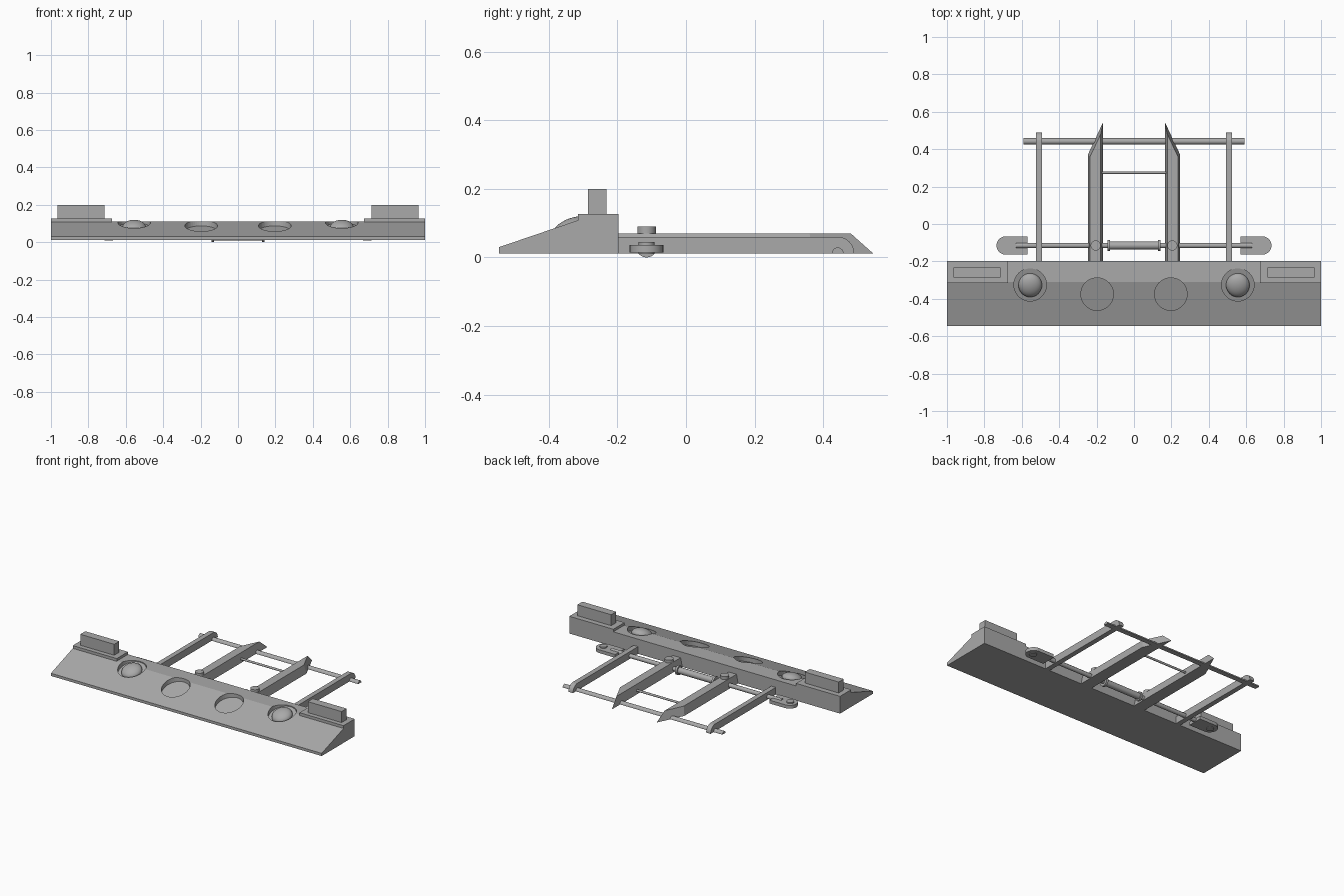
import bpy, bmesh, math
from mathutils import Matrix

if "Cube" in bpy.data.objects:
    bpy.data.objects.remove(bpy.data.objects["Cube"], do_unlink=True)

grey = bpy.data.materials.new("plain_grey")
grey.use_nodes = True
grey.diffuse_color = (0.4, 0.4, 0.4, 1)
grey.node_tree.nodes["Principled BSDF"].inputs["Base Color"].default_value = (0.4, 0.4, 0.4, 1)

BASE = 0.012          # underside of the frame
ROD_Y, ROD_Z = -0.115, 0.03


def finish(name, bm, smooth=False):
    bmesh.ops.recalc_face_normals(bm, faces=bm.faces)
    mesh = bpy.data.meshes.new(name)
    bm.to_mesh(mesh)
    bm.free()
    mesh.materials.append(grey)
    obj = bpy.data.objects.new(name, mesh)
    bpy.context.collection.objects.link(obj)
    if smooth:
        bpy.ops.object.select_all(action='DESELECT')
        obj.select_set(True)
        bpy.context.view_layer.objects.active = obj
        bpy.ops.object.shade_smooth_by_angle(angle=math.radians(35))
    return obj


def loft(name, lower, upper, smooth=False):
    """Solid between two matching loops of points."""
    bm = bmesh.new()
    a = [bm.verts.new(p) for p in lower]
    b = [bm.verts.new(p) for p in upper]
    bm.faces.new(a)
    bm.faces.new(b)
    for i in range(len(a)):
        j = (i + 1) % len(a)
        bm.faces.new((a[i], a[j], b[j], b[i]))
    return finish(name, bm, smooth)


def extrude_x(name, profile, x0, x1, smooth=False):
    return loft(name, [(x0, y, z) for y, z in profile], [(x1, y, z) for y, z in profile], smooth)


def extrude_z(name, outline, z0, z1, smooth=False):
    return loft(name, [(x, y, z0) for x, y in outline], [(x, y, z1) for x, y in outline], smooth)


def box(name, x0, x1, y0, y1, z0, z1):
    return extrude_z(name, [(x0, y0), (x1, y0), (x1, y1), (x0, y1)], z0, z1)


def arc(cx, cy, r, start, end, steps):
    return [(cx + r * math.cos(math.radians(start + (end - start) * i / steps)),
             cy + r * math.sin(math.radians(start + (end - start) * i / steps)))
            for i in range(steps + 1)]


def circle(cx, cy, r, steps=32):
    return arc(cx, cy, r, 0, 360, steps)[:-1]


def rod(name, x0, x1, r, y=ROD_Y, z=ROD_Z):
    return extrude_x(name, circle(y, z, r, 24), x0, x1, True)


# Wedge body
FRONT, CREST, BACK, LIP, TOP = -0.545, -0.31, -0.197, 0.03, 0.11
slope = (TOP - LIP) / (CREST - FRONT)
body = extrude_x("wedge_body", [(FRONT, BASE), (FRONT, LIP), (CREST, TOP), (BACK, TOP), (BACK, BASE)], -1, 1)

# Round recesses whose floors follow the slope
for x, y in ((-0.555, -0.325), (0.555, -0.325), (-0.197, -0.375), (0.197, -0.375)):
    ring = circle(x, y, 0.087, 48)
    cutter = loft("recess_cutter",
                  [(px, py, LIP + (py - FRONT) * slope - 0.03) for px, py in ring],
                  [(px, py, 0.3) for px, py in ring])
    cutter.hide_render = True
    cut = body.modifiers.new("recess", 'BOOLEAN')
    cut.operation, cut.solver, cut.object = 'DIFFERENCE', 'EXACT', cutter
    bpy.context.view_layer.objects.active = body
    bpy.ops.object.modifier_apply(modifier=cut.name)
    bpy.data.objects.remove(cutter, do_unlink=True)

for s, side in ((1, "left"), (-1, "right")):
    # Corner pad and upright block
    box(side + "_corner_pad", s * 0.675, s, -0.315, BACK, 0.06, 0.127)
    box(side + "_block", s * 0.715, s * 0.965, -0.285, -0.232, 0.12, 0.2)

    # Flattened dome in the outer recess
    bm = bmesh.new()
    place = (Matrix.Translation((s * 0.555, -0.327, 0.08))
             @ Matrix.Rotation(math.atan(slope), 4, 'X')
             @ Matrix.Diagonal((0.063, 0.066, 0.036, 1)))
    bmesh.ops.create_uvsphere(bm, u_segments=32, v_segments=16, radius=1, matrix=place)
    finish(side + "_dome", bm, True)

    # Inner rail with sloped sides and a pointed tip
    loft(side + "_inner_rail",
         [(s * x, y, BASE) for x, y in ((0.165, BACK), (0.247, BACK), (0.247, 0.37), (0.165, 0.545))],
         [(s * x, y, 0.07) for x, y in ((0.178, BACK), (0.235, BACK), (0.235, 0.36), (0.178, 0.48))])

    # Outer arm with a rounded end
    extrude_x(side + "_outer_arm",
              [(BACK, BASE), (BACK, 0.06)] + arc(0.442, BASE, 0.048, 90, 0, 10),
              s * 0.492, s * 0.525)

    # Link plate, pin and tie rod
    plate = [(s * 0.57, ROD_Y - 0.049)] + [(s * x, y) for x, y in arc(0.686, ROD_Y, 0.049, -90, 90, 16)]
    extrude_z(side + "_link_plate", plate + [(s * 0.57, ROD_Y + 0.049)], 0.015, 0.037, True)
    extrude_z(side + "_link_pin", circle(s * 0.69, ROD_Y, 0.023), 0.01, 0.045, True)
    rod(side + "_tie_rod", s * 0.13, s * 0.63, 0.014)
    rod(side + "_collar", s * 0.128, s * 0.142, 0.03)

    # Pivot post through the inner rail
    extrude_z(side + "_pivot_post", circle(s * 0.205, ROD_Y, 0.027), 0.02, 0.09, True)

# Centre sleeve and cross bars
rod("centre_sleeve", -0.135, 0.135, 0.021)
rod("thin_cross_bar", -0.17, 0.17, 0.007, 0.275, 0.035)
extrude_x("rear_cross_bar", arc(0.442, BASE, 0.017, 0, 180, 16), -0.59, 0.59, True)
